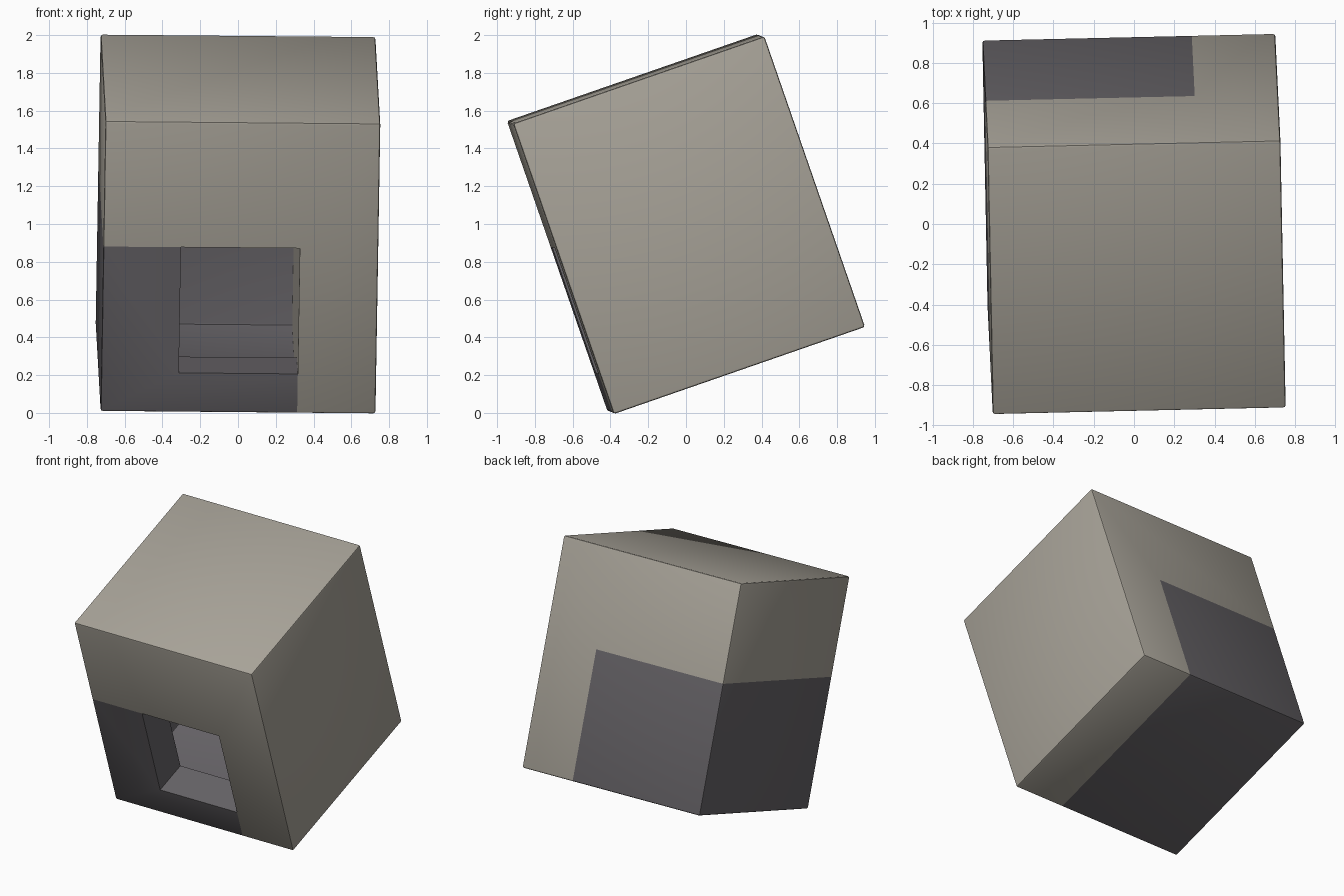
import bpy
import bmesh
from mathutils import Matrix, Vector

if "Cube" in bpy.data.objects:
    bpy.data.objects.remove(bpy.data.objects["Cube"], do_unlink=True)

W, D, H = 1.456, 1.408, 1.628      # overall block size
BEVEL = 0.012
SPLIT_X, SPLIT_Z = 0.313, 0.925    # charcoal section: left of x, below z
SKIN = 0.006                       # wall thickness of the hollow chamber
FRONT_WALL = 0.262                 # thickness of the wall around the opening


def material(name, color):
    mat = bpy.data.materials.new(name)
    mat.use_nodes = True
    rgba = (*color, 1)
    mat.diffuse_color = rgba
    mat.node_tree.nodes["Principled BSDF"].inputs["Base Color"].default_value = rgba
    return mat


def box(name, low, high, bevel=0, mat=None):
    """Box between two corners: x from centre, y from front, z from base."""
    low, high = Vector(low), Vector(high)
    bm = bmesh.new()
    bmesh.ops.create_cube(bm, size=1)
    for v in bm.verts:
        v.co = Vector((c + 0.5) * (b - a) + a for c, a, b in zip(v.co, low, high))
    if bevel:
        bmesh.ops.bevel(bm, geom=bm.edges[:], offset=bevel, segments=2,
                        profile=0.5, affect='EDGES')
    mesh = bpy.data.meshes.new(name)
    bm.to_mesh(mesh)
    bm.free()
    if mat:
        mesh.materials.append(mat)
    obj = bpy.data.objects.new(name, mesh)
    bpy.context.collection.objects.link(obj)
    return obj


def cut(obj, cutter, operation='DIFFERENCE', keep=False):
    mod = obj.modifiers.new("cut", 'BOOLEAN')
    mod.object, mod.operation, mod.solver = cutter, operation, 'EXACT'
    bpy.context.view_layer.update()
    result = bpy.data.meshes.new_from_object(
        obj.evaluated_get(bpy.context.evaluated_depsgraph_get()))
    obj.modifiers.clear()
    obj.data = result
    if not keep:
        bpy.data.objects.remove(cutter, do_unlink=True)


stone = material("warm grey", (0.39, 0.365, 0.315))
charcoal = material("charcoal", (0.133, 0.125, 0.136))

# Two copies of the whole block, split into an upper L and a lower section
low, high = (-W / 2, 0, 0), (W / 2, D, H)
body = box("block_body", low, high, BEVEL, stone)
section = box("hollow_section", low, high, BEVEL, charcoal)
region = box("region_cutter", (-1, -1, -1), (SPLIT_X, 3, SPLIT_Z))
cut(body, region, keep=True)
cut(section, region, 'INTERSECT')

# Chamber behind the front wall, open towards the body on top and right
cut(section, box("chamber_cutter", (-W / 2 + SKIN, FRONT_WALL, SKIN),
                 (0.6, D - SKIN, 1.3), BEVEL))
# Front opening
cut(section, box("opening_cutter", (-0.317, -0.2, 0.221), (0.6, 0.5, 1.3)))

# Tip the block forwards, with a slight twist
side = Vector((1.455, 0.033, -0.013)).normalized()
up = Vector((0.03, -0.53, 1.53))
up = (up - up.project(side)).normalized()
back = up.cross(side)
turn = Matrix((side, back, up)).transposed().to_4x4()
place = Matrix.Translation((0, 0, 1)) @ turn @ Matrix.Translation((0, -D / 2, -H / 2))
for obj in (body, section):
    obj.data.transform(place)
    bpy.ops.object.select_all(action='DESELECT')
    obj.select_set(True)
    bpy.context.view_layer.objects.active = obj
    bpy.ops.object.shade_smooth_by_angle(angle=0.4)
